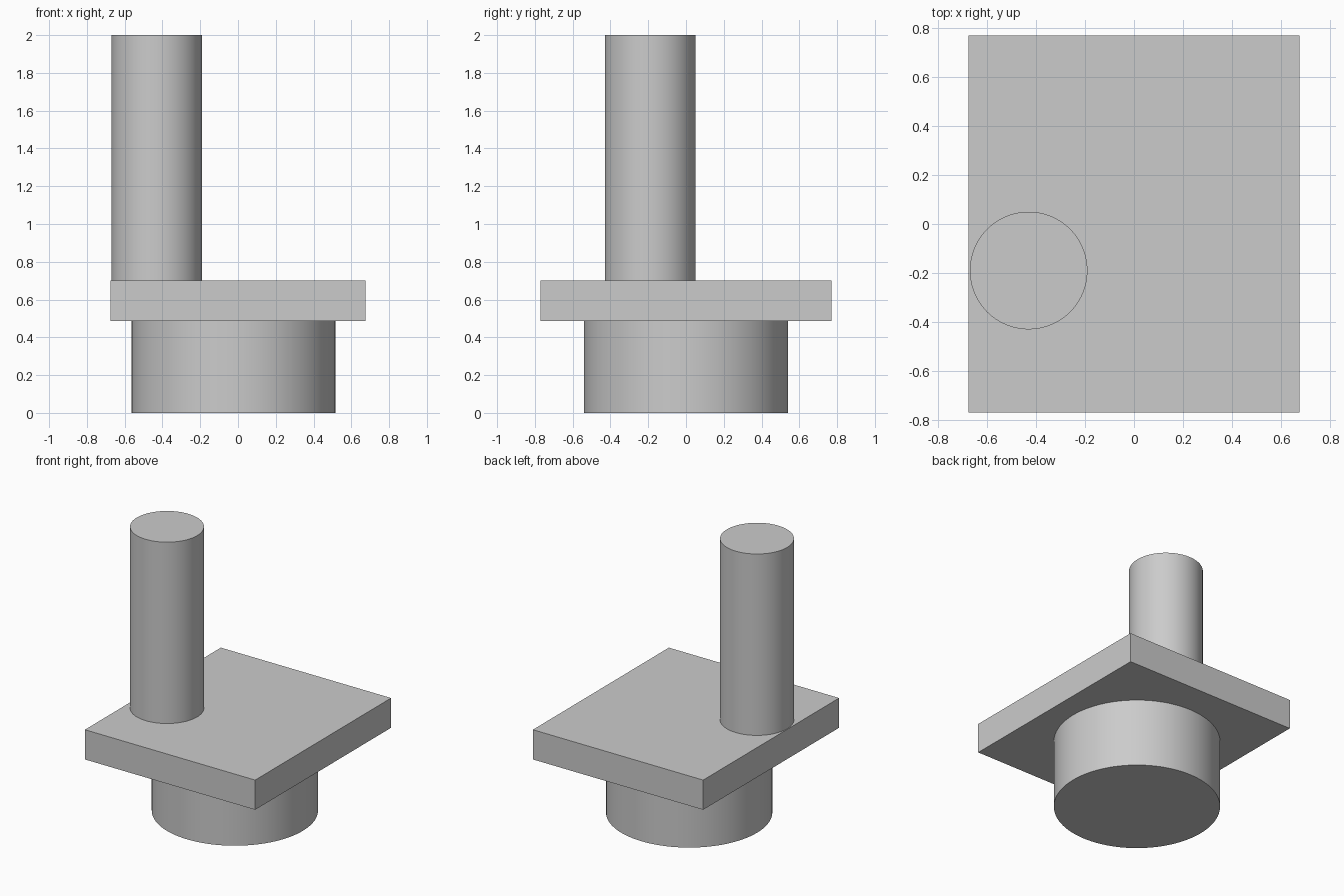
import bpy
import math

cube = bpy.data.objects.get("Cube")
if cube:
    bpy.data.objects.remove(cube, do_unlink=True)

# Single light grey material
grey = bpy.data.materials.new("light_grey")
grey.use_nodes = True
COLOUR = (0.6, 0.6, 0.6, 1)
grey.diffuse_color = COLOUR
grey.node_tree.nodes["Principled BSDF"].inputs["Base Color"].default_value = COLOUR

PLATE_BOTTOM, PLATE_TOP, TOP = 0.487, 0.70, 2.0


def cylinder(name, x, y, radius, z0, z1):
    bpy.ops.mesh.primitive_cylinder_add(
        vertices=96, radius=radius, depth=z1 - z0, location=(x, y, (z0 + z1) / 2))
    obj = bpy.context.object
    obj.name = name
    obj.data.materials.append(grey)
    bpy.ops.object.shade_smooth_by_angle(angle=math.radians(30))


# Round foot under the plate
cylinder("round_base", -0.025, 0, 0.54, 0, PLATE_BOTTOM)

# Rectangular plate
bpy.ops.mesh.primitive_cube_add(size=1, location=(0, 0, (PLATE_BOTTOM + PLATE_TOP) / 2))
plate = bpy.context.object
plate.name = "plate"
plate.scale = (1.35, 1.54, PLATE_TOP - PLATE_BOTTOM)
bpy.ops.object.transform_apply(location=False, rotation=False, scale=True)
plate.data.materials.append(grey)

# Off-centre post on the plate
cylinder("post", -0.43, -0.19, 0.24, PLATE_TOP, TOP)
